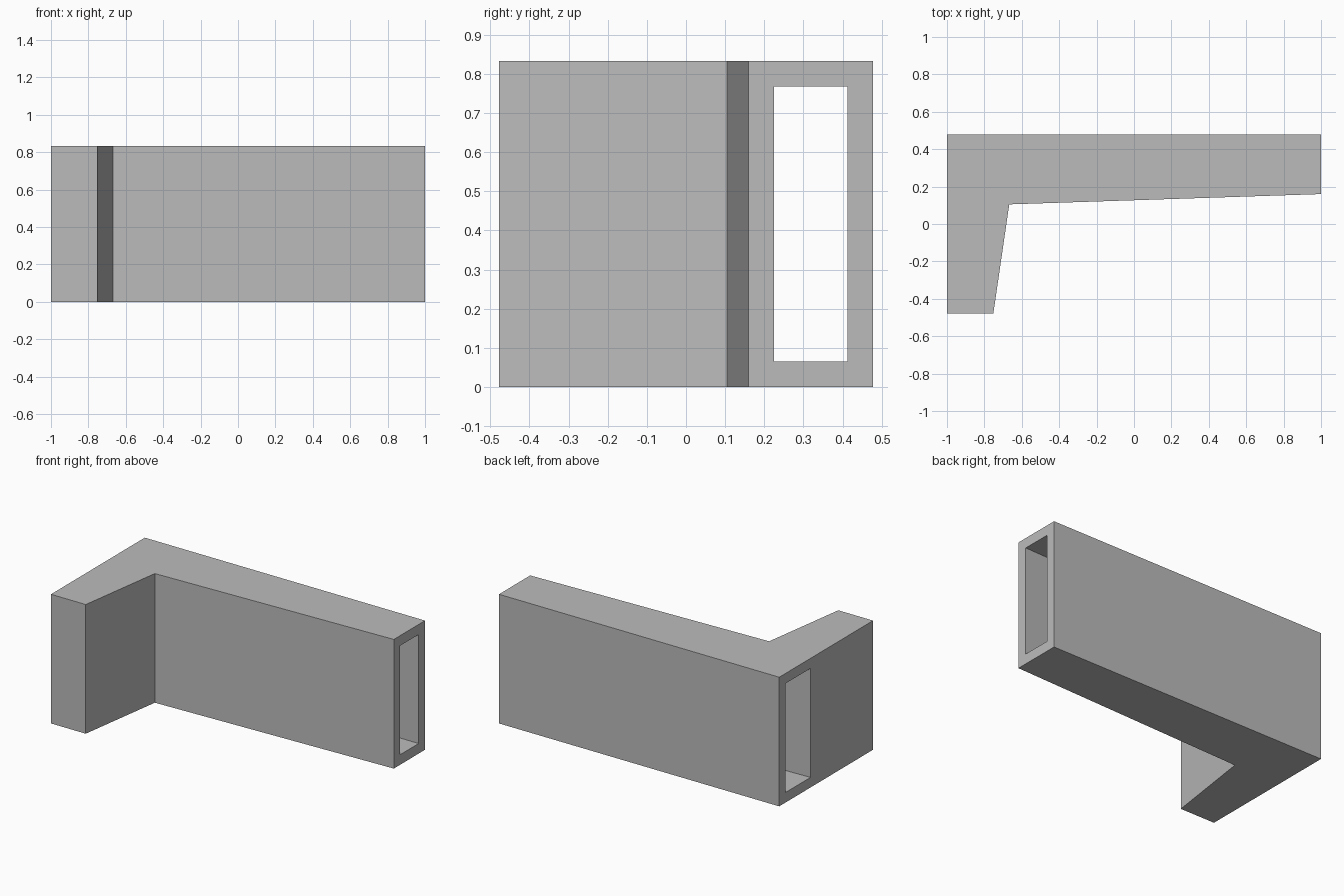
import bpy
import bmesh

cube = bpy.data.objects.get("Cube")
if cube:
    bpy.data.objects.remove(cube, do_unlink=True)

HEIGHT, WALL = 0.833, 0.065

grey = bpy.data.materials.new("plain grey")
grey.use_nodes = True
grey.diffuse_color = (0.5, 0.5, 0.5, 1)
grey.node_tree.nodes["Principled BSDF"].inputs["Base Color"].default_value = (0.5, 0.5, 0.5, 1)


def prism(name, outline, z0, z1):
    """Extrude a counter-clockwise plan outline from z0 to z1."""
    bm = bmesh.new()
    base = bm.faces.new([bm.verts.new((x, y, z0)) for x, y in outline])
    top = bmesh.ops.extrude_face_region(bm, geom=[base])["geom"]
    verts = [v for v in top if isinstance(v, bmesh.types.BMVert)]
    bmesh.ops.translate(bm, vec=(0, 0, z1 - z0), verts=verts)
    bmesh.ops.recalc_face_normals(bm, faces=bm.faces)
    mesh = bpy.data.meshes.new(name)
    bm.to_mesh(mesh)
    bm.free()
    mesh.materials.append(grey)
    obj = bpy.data.objects.new(name, mesh)
    bpy.context.collection.objects.link(obj)
    return obj


# L-shaped body: long tapering arm plus a short front leg
body = prism("angled_body", [(-1, -0.478), (-0.752, -0.478), (-0.667, 0.105),
                             (1, 0.16), (1, 0.478), (-1, 0.478)], 0, HEIGHT)


# Slot running the full length, its front wall parallel to the arm's front
def slot_front(x):
    return 0.16 + WALL + (x - 1) * 0.033


back = 0.478 - WALL
cutter = prism("slot_cutter", [(-1.1, slot_front(-1.1)), (1.1, slot_front(1.1)),
                               (1.1, back), (-1.1, back)], WALL, HEIGHT - WALL)
cutter.hide_render = True
cutter.hide_viewport = True
cutter.display_type = "WIRE"

cut = body.modifiers.new("slot", "BOOLEAN")
cut.operation = "DIFFERENCE"
cut.solver = "EXACT"
cut.object = cutter
